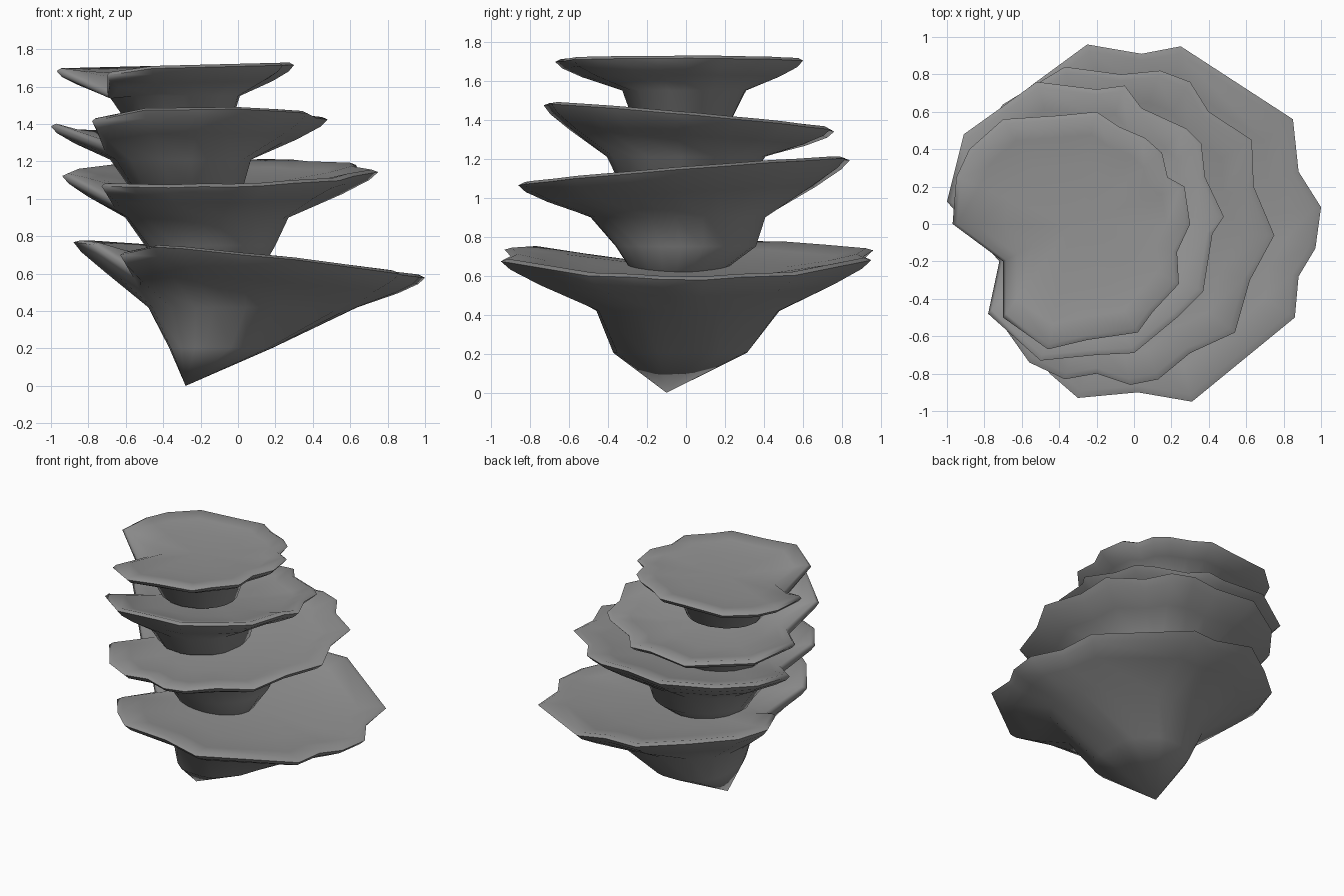
import bpy, bmesh, math

if "Cube" in bpy.data.objects:
    bpy.data.objects.remove(bpy.data.objects["Cube"])

grey = bpy.data.materials.new("stone_grey")
grey.diffuse_color = (0.29, 0.29, 0.29, 1)
grey.use_nodes = True
grey.node_tree.nodes["Principled BSDF"].inputs["Base Color"].default_value = grey.diffuse_color


def shelf(name, rim, height, necks, tip, dish, notch, cut, horn=0.03, boxy=1.0):
    """Bracket-like shelf: wavy rim, dished top, notch on the left, underside tapering to a tip."""
    bm = bmesh.new()
    n = len(rim)
    mx, my = necks[0][:2]
    drops = {notch: cut, notch + 1: horn}   # rim sinks into the notch and its front horn

    def ellipse(cx, cy, rx, ry, z, power):
        out = []
        for x, y in rim:
            a = math.atan2(y - cy, x - cx)
            c, s = math.cos(a), math.sin(a)
            out.append((cx + rx * math.copysign(abs(c) ** power, c),
                        cy + ry * math.copysign(abs(s) ** power, s), z))
        return out

    def toward_neck(t, dz):
        return [tuple(p + (q - p) * t + (dz if k == 2 else 0) for k, (p, q) in enumerate(zip(u, v)))
                for u, v in zip(edge, neck_rings[0])]

    def top_ring(t, dz, share):
        ring = []
        for i, (x, y) in enumerate(rim):
            x, y = x + (mx - x) * t, y + (my - y) * t
            ring.append((x, y, height(x, y) + dz - share * drops.get(i, 0)))
        return ring

    neck_rings = [ellipse(*e, 1.0 if i == 0 else boxy) for i, e in enumerate(necks)]
    edge = top_ring(0, -0.012, 1)
    # dished top with a rounded edge, then the underside sweeping in to the neck
    rings = [top_ring(.45, -dish * .8, .1), top_ring(.2, -dish * .4, .4),
             top_ring(.04, .002, .9), edge,
             toward_neck(.1, -.018), toward_neck(.4, -.02)] + neck_rings
    rows = [[bm.verts.new(p) for p in r] for r in rings]
    for a, b in zip(rows, rows[1:]):
        for i in range(n):
            j = (i + 1) % n
            bm.faces.new((a[i], a[j], b[j], b[i]))
    for row, p in ((rows[0], (mx, my, height(mx, my) - dish)), (rows[-1], tip)):
        v = bm.verts.new(p)
        for i in range(n):
            bm.faces.new((row[i], row[(i + 1) % n], v))
    bmesh.ops.recalc_face_normals(bm, faces=bm.faces)
    me = bpy.data.meshes.new(name)
    bm.to_mesh(me)
    bm.free()
    me.materials.append(grey)
    ob = bpy.data.objects.new(name, me)
    bpy.context.collection.objects.link(ob)
    bpy.ops.object.select_all(action='DESELECT')
    ob.select_set(True)
    bpy.context.view_layer.objects.active = ob
    bpy.ops.object.shade_smooth_by_angle(angle=math.radians(75))


# bottom shelf, tilted down to the right and tapering to a point
shelf("bottom_shelf",
      [(1, .09), (.88, .28), (.85, .56), (.25, .95), (.04, .91), (-.25, .96), (-.55, .74),
       (-.8, .52), (-.88, .28), (-.78, .04), (-.57, -.18), (-.63, -.55), (-.45, -.8),
       (-.3, -.93), (.02, -.9), (.31, -.95), (.86, -.5), (.88, -.28), (.97, -.13)],
      lambda x, y: .69 - .1 * x + .03 * y * y,
      [(.08, .01, .56, .47, .42), (-.09, -.03, .28, .345, .205)], (-.28, -.1, 0),
      .06, 10, .12, .05, .8)

# second shelf, tilted up to the back
shelf("lower_middle_shelf",
      [(.75, -.06), (.64, .2), (.63, .45), (.4, .6), (.3, .76), (.14, .82), (-.07, .8), (-.37, .84),
       (-.7, .64), (-.88, .4), (-.94, .1), (-.67, -.2), (-.73, -.5), (-.56, -.74), (-.37, -.83),
       (-.2, -.8), (-.02, -.86), (.13, -.83), (.3, -.69), (.54, -.58), (.62, -.3)],
      lambda x, y: 1.145 + .08 * y + .02 * x,
      [(-.17, -.04, .44, .45, .9), (-.15, 0, .35, .36, .75), (-.14, -.05, .26, .22, .61)],
      (-.14, -.05, .55), .07, 11, .12, .01)

# third shelf, tilted up to the front
shelf("upper_middle_shelf",
      [(.48, .04), (.38, .25), (.36, .43), (.28, .51), (.04, .62), (-.05, .74), (-.2, .72),
       (-.52, .76), (-.7, .63), (-.91, .48), (-1, .12), (-.72, -.2), (-.78, -.48), (-.5, -.73),
       (-.2, -.7), (0, -.69), (.23, -.5), (.37, -.36), (.42, -.05)],
      lambda x, y: 1.43 - .09 * y + .02 * x,
      [(-.31, 0, .38, .41, 1.21), (-.28, -.01, .31, .33, 1.07)], (-.28, 0, .98), .08, 11, .14)

# top shelf, almost level
shelf("top_shelf",
      [(.3, 0), (.27, .2), (.18, .25), (.15, .38), (.06, .46), (-.08, .52), (-.2, .6), (-.4, .58),
       (-.7, .56), (-.88, .4), (-.95, .25), (-.97, 0), (-.7, -.2), (-.7, -.5), (-.46, -.67),
       (-.25, -.62), (.02, -.58), (.1, -.47), (.24, -.32), (.23, -.15)],
      lambda x, y: 1.72 + .025 * x,
      [(-.34, -.01, .35, .32, 1.55), (-.31, -.02, .27, .25, 1.39)], (-.31, -.02, 1.28), .035, 12, .13)
